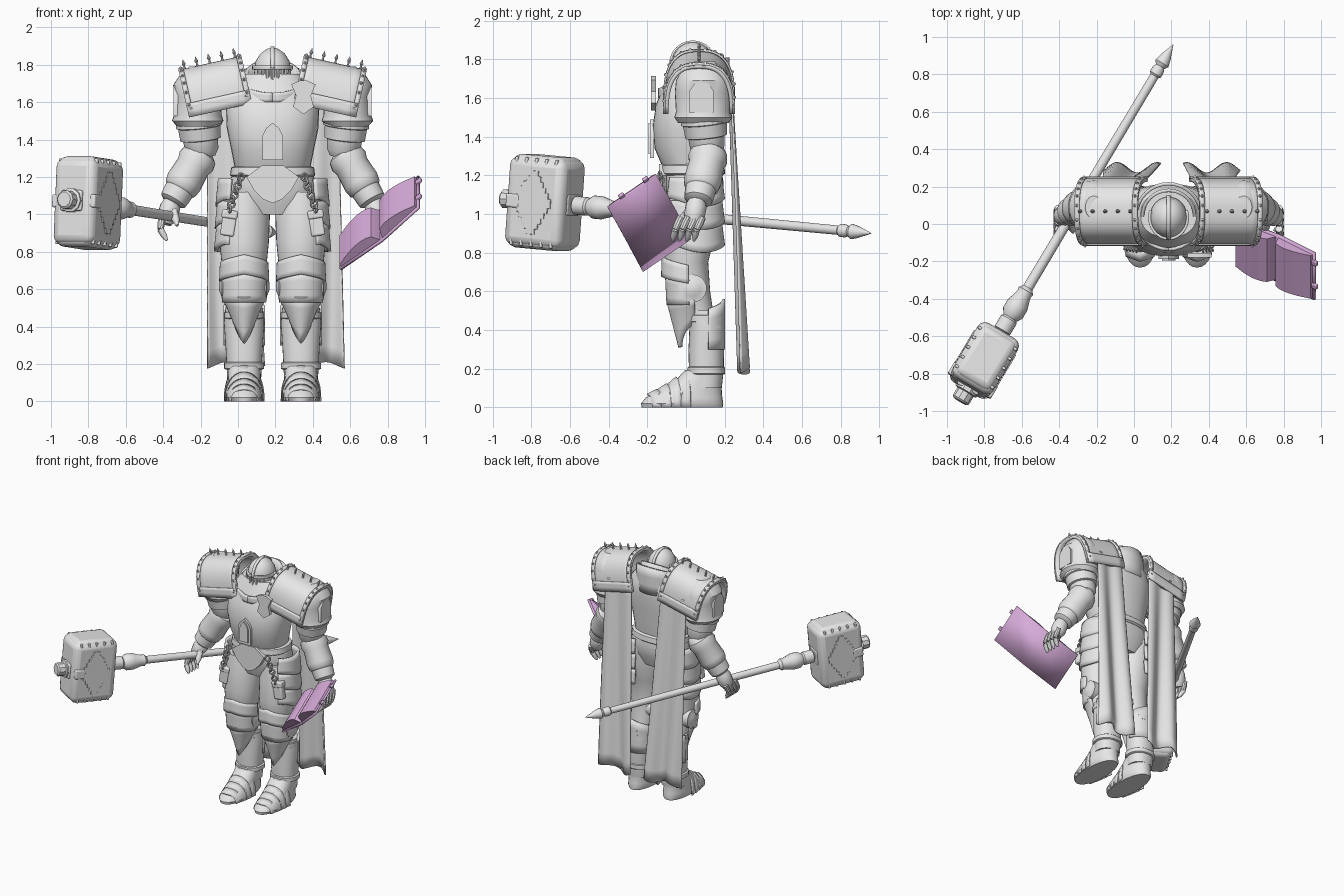
import bpy, bmesh
from math import sin, cos, pi, radians, copysign
from mathutils import Vector, Matrix

if "Cube" in bpy.data.objects:
    bpy.data.objects.remove(bpy.data.objects["Cube"])

MID = 0.185  # body centre line
parts = []


def material(name, colour):
    mat = bpy.data.materials.new(name)
    mat.use_nodes = True
    mat.diffuse_color = colour
    mat.node_tree.nodes["Principled BSDF"].inputs["Base Color"].default_value = colour
    return mat


steel = material("plain grey", (0.8, 0.8, 0.8, 1))
violet = material("book violet", (0.68, 0.41, 0.7, 1))


def finish(name, bm, mat=steel):
    bmesh.ops.recalc_face_normals(bm, faces=bm.faces)
    mesh = bpy.data.meshes.new(name)
    bm.to_mesh(mesh)
    bm.free()
    mesh.materials.append(mat)
    obj = bpy.data.objects.new(name, mesh)
    bpy.context.collection.objects.link(obj)
    parts.append(obj)
    return obj


def skin(name, rings, mat=steel):
    """Closed body through a list of equal vertex rings."""
    bm = bmesh.new()
    loops = [[bm.verts.new(p) for p in ring] for ring in rings]
    for low, high in zip(loops, loops[1:]):
        for i in range(len(low)):
            j = (i + 1) % len(low)
            bm.faces.new((low[i], low[j], high[j], high[i]))
    bm.faces.new(loops[0])
    bm.faces.new(loops[-1])
    return finish(name, bm, mat)


def stack(name, x, rows, power=0.85, sides=32):
    """Upright body from rows of (z, y, half width, half depth)."""
    def point(z, y, rx, ry, a):
        c, s = cos(a), sin(a)
        return Vector((x + rx * copysign(abs(c) ** power, c),
                       y + ry * copysign(abs(s) ** power, s), z))
    return skin(name, [[point(*row, 2 * pi * i / sides) for i in range(sides)] for row in rows])


def lathe(name, a, b, profile, sides=20):
    """Round body from a to b with (fraction, radius) pairs."""
    a, b = Vector(a), Vector(b)
    turn = (b - a).to_track_quat('Z', 'Y')
    return skin(name, [[a.lerp(b, t) + turn @ Vector((r * cos(2 * pi * i / sides), r * sin(2 * pi * i / sides), 0))
                        for i in range(sides)] for t, r in profile])


def sheet(name, f, nu, nv, thick, mat=steel):
    """Plate of even thickness over a surface f(u, v)."""
    bm = bmesh.new()
    grid = [[bm.verts.new(f(i / nu, j / nv)) for j in range(nv + 1)] for i in range(nu + 1)]
    for i in range(nu):
        for j in range(nv):
            bm.faces.new((grid[i][j], grid[i + 1][j], grid[i + 1][j + 1], grid[i][j + 1]))
    obj = finish(name, bm, mat)
    mod = obj.modifiers.new("thickness", 'SOLIDIFY')
    mod.thickness, mod.offset = thick, 0
    return obj


def plate(name, outline, depth, matrix, mat=steel):
    """Flat outline pushed out along its own normal."""
    return skin(name, [[matrix @ Vector((x, y, d)) for x, y in outline] for d in (0, depth)], mat)


def box(name, size, matrix, bevel=0.01, mat=steel):
    bm = bmesh.new()
    bmesh.ops.create_cube(bm, size=1, matrix=matrix @ Matrix.Diagonal((*size, 1)))
    obj = finish(name, bm, mat)
    mod = obj.modifiers.new("soft edges", 'BEVEL')
    mod.width, mod.segments = bevel, 3
    return obj


def facing(x, y, z):
    return Matrix.Translation((x, y, z)) @ Matrix.Rotation(pi / 2, 4, 'X')


def frame(origin, x, y, z):
    return Matrix.Translation(origin) @ Matrix((x, y, z)).transposed().to_4x4()


def wrap(name, x, y, rx, ry, start, end, low, high, flare=0, thick=0.02):
    """Curved plate round an upright limb; low and high give z along w from -1 to 1."""
    def f(u, v):
        a = radians(start + (end - start) * u)
        w = 2 * u - 1
        grow = flare * (1 - v)
        return Vector((x + (rx + grow) * sin(a), y - (ry + grow) * cos(a), low(w) + (high(w) - low(w)) * v))
    return sheet(name, f, 24, 4, thick)


# Torso, belt and hips
stack("breastplate", MID, [(1.24, .03, .2, .15), (1.34, .015, .22, .178), (1.46, .015, .245, .187),
                           (1.57, .03, .25, .185), (1.67, .05, .22, .16), (1.75, .05, .15, .12)])
stack("belt", MID, [(1.2, .035, .215, .155), (1.21, .035, .228, .168), (1.25, .035, .222, .163), (1.26, .035, .2, .15)])
stack("hips", MID, [(1.0, .04, .16, .11), (1.08, .04, .22, .14), (1.16, .04, .235, .155), (1.22, .035, .215, .15)])
plate("groin_shield", [(-.14, .06), (-.06, .12), (.06, .12), (.14, .06), (.1, -.01), (.05, -.06), (0, -.08), (-.05, -.06), (-.1, -.01)],
      .04, facing(MID, -.1, 1.14))
arch = [(-.055, -.1), (.055, -.1), (.055, .03), (.035, .07), (0, .1), (-.035, .07), (-.055, .03)]
plate("chest_niche_rim", arch, .022, facing(MID, -.165, 1.39))
plate("chest_niche", [(x * .65, y * .8) for x, y in arch], .03, facing(MID, -.165, 1.39))
plate("chest_badge", [(0, -.1), (.055, -.06), (.04, 0), (.065, .06), (.02, .08), (-.02, .08), (-.065, .06), (-.04, 0), (-.055, -.06)],
      .025, facing(MID + .165, -.155, 1.635))

# Collar and helmet, the collar dipping at the face
for radius, top in ((.175, 1.73), (.14, 1.75)):
    sheet("gorget", lambda u, v: Vector((MID + radius * sin(2 * pi * u), .04 - radius * cos(2 * pi * u),
                                         1.6 + (top - 1.6 - .08 * cos(2 * pi * u)) * v)), 32, 3, .018)
stack("helmet", MID, [(1.6, .03, .075, .08), (1.66, .03, .088, .1), (1.77, .035, .1, .11), (1.82, .035, .09, .1),
                      (1.86, .035, .065, .075), (1.885, .035, .03, .035), (1.89, .035, .005, .005)], 1)
wrap("brow_band", MID, .035, .102, .114, -110, 110, lambda w: 1.775, lambda w: 1.795, 0, .014)
sheet("helmet_crest", lambda u, v: Vector((MID - .01 + .02 * v, .035 - .115 * cos(pi * u), 1.78 + .112 * sin(pi * u))), 20, 1, .012)
for i in range(-3, 4):
    a = i * .28
    lathe("visor_bar", (MID + .094 * sin(a), .035 - .107 * cos(a), 1.645), (MID + .1 * sin(a), .035 - .113 * cos(a), 1.785),
          [(0, .005), (.1, .01), (.9, .01), (1, .006)], 8)

for s in (1, -1):
    def side(d, y, z):
        return Vector((MID + s * d, y, z))

    # Shoulder plates with trim, rivets and spikes
    tilt = Matrix.Translation(side(.285, .068, 1.585)) @ Matrix.Rotation(s * .22, 4, 'Y')

    def shoulder(u, v, lift=0):
        c, h = -cos(pi * v), sin(pi * v)
        return tilt @ Vector((s * (u - .5) * .345, copysign(abs(c) ** .75, c) * (.168 + lift), abs(h) ** .75 * (.25 + lift) - .03))

    sheet("shoulder_plate", shoulder, 6, 32, .02)
    for edge in (0, .92):
        sheet("shoulder_trim", lambda u, v: shoulder(edge + .08 * u, v, .012), 1, 32, .012)
    for edge in (0, .94):
        sheet("shoulder_hem", lambda u, v: shoulder(u, edge + .06 * v, .012), 6, 3, .012)
    for i in range(12):
        for u in (.04, .96):
            lathe("rivet", shoulder(u, .05 + i * .08, .012), shoulder(u, .05 + i * .08, .026), [(0, .01), (.6, .008), (1, .003)], 8)
    for i in range(5):
        u = .1 + .2 * i
        lathe("shoulder_spike", shoulder(u, .5, .005), shoulder(u, .5, .06),
              [(0, .01), (.25, .005), (.4, .005), (.55, .01), (1, .001)], 8)

    # Upper arm guards
    stack("shoulder_cap", MID + s * .4, [(1.47, .09, .11, .13), (1.5, .09, .138, .15), (1.53, .09, .128, .142),
                                         (1.63, .09, .122, .148), (1.69, .09, .132, .142), (1.74, .09, .1, .118), (1.79, .09, .045, .06)], 1)
    lathe("upper_arm", side(.4, .09, 1.54), side(.375, .115, 1.31),
          [(0, .12), (.3, .125), (.32, .115), (.6, .11), (.62, .095), (.85, .09), (1, .07)])
    arm_face = frame(side(.505, .08, 1.61), Vector((0, s, 0)), Vector((0, 0, 1)), Vector((s, 0, 0)))
    plate("arm_badge", [(x * 1.15, y * .85) for x, y in arch], .025, arm_face)

    # Forearm, elbow and hand
    elbow, wrist = side(.375, .125, 1.34), side(.54, .06, 1.06)
    lathe("forearm", elbow, wrist, [(0, .06), (.08, .095), (.2, .103), (.3, .092), (.6, .098), (.72, .09), (.75, .08), (.85, .078), (.95, .074), (1, .05)])
    lathe("elbow_cop", side(.38, .12, 1.3), side(.44, .2, 1.27), [(0, .075), (.5, .07), (.8, .045), (1, .01)])
    lathe("palm", side(.535, .06, 1.08), side(.575, .035, .95), [(0, .04), (.3, .055), (.7, .055), (1, .035)], 14)
    for i in range(4):
        y = .085 - .037 * i
        knuckle, joint, tip = side(.59, y, .985), side(.6, y - .03, .92), side(.565, y - .045, .86)
        lathe("finger", knuckle, joint, [(0, .019), (.5, .021), (1, .017)], 10)
        lathe("fingertip", joint, tip, [(0, .018), (.6, .016), (1, .006)], 10)
    lathe("thumb", side(.53, .02, 1.02), side(.51, -.045, .94), [(0, .022), (.6, .022), (1, .008)], 10)

    # Legs
    x = MID + s * .152
    stack("thigh", x, [(.5, .06, .085, .08), (.6, .03, .1, .095), (.75, 0, .122, .115), (.85, .01, .132, .13),
                       (1.0, .03, .138, .14), (1.12, .04, .12, .13)], 1)
    for i in range(3):
        z = 1.06 - i * .12
        wrap("hip_lame", x + s * .005, .04, .125 + .004 * i, .138, s * 30, s * 190, lambda w: z - .02 * cos(pi * w), lambda w: z + .13, .014)
    wrap("thigh_chevron", x, .003, .12, .118, -95, 95, lambda w: .68 - .04 * abs(w), lambda w: .785 - .05 * abs(w), .004)
    wrap("knee_plate", x, .01, .115, .108, -95, 95, lambda w: .53, lambda w: .69 - .03 * abs(w), -.008, .022)
    wrap("shin_shield", x, .045, .113, .138, -90, 90, lambda w: .31 + .14 * abs(w), lambda w: .56, -.065, .022)
    lathe("knee_disc", (x - .135, .035, .615), (x + .135, .035, .615),
          [(0, .02), (.03, .04), (.05, .055), (.06, .072), (.94, .072), (.95, .055), (.97, .04), (1, .02)], 24)
    stack("greave", x, [(.1, .1, .09, .085), (.19, .105, .094, .09), (.3, .105, .1, .092), (.42, .11, .108, .092), (.5, .1, .1, .09)], .9)
    wrap("calf_plate", x, .108, .105, .088, 95, 265, lambda w: .3, lambda w: .56 - .05 * abs(w), 0, .014)
    for z in (.19, .46):
        stack("greave_band", x, [(z - .02, .105, .098, .092), (z - .015, .105, .107, .098), (z + .015, .105, .107, .098), (z + .02, .105, .098, .092)], .9)

    # Armoured shoes
    stack("shoe", x, [(0, -.02, .085, .21), (.02, -.02, .098, .213), (.05, -.01, .096, .198), (.09, .025, .09, .16),
                      (.14, .065, .088, .12), (.19, .095, .086, .095)], .9)
    for y, width, height in ((-.15, .08, .09), (-.1, .092, .12), (-.05, .1, .155), (0, .104, .19)):
        sheet("shoe_lame", lambda u, v: Vector((x - width * cos(pi * u) * (.9 + .1 * v), y - .05 + .05 * v + .025 * abs(cos(pi * u)),
                                                height * sin(pi * u) ** .8 * (.72 + .28 * v))), 18, 2, .01)

    # Hip pouches and chains
    box("hip_pouch", (.075, .05, .13), Matrix.Translation(side(.235, -.085, .95)) @ Matrix.Rotation(s * -.15, 4, 'Y'))
    box("pouch_flap", (.085, .06, .045), Matrix.Translation(side(.23, -.087, 1.0)) @ Matrix.Rotation(s * -.15, 4, 'Y'))
    for i in range(8):
        t = i / 7
        bpy.ops.mesh.primitive_torus_add(location=side(.17 + .06 * t, -.135 + .01 * t, 1.2 - .17 * t), rotation=(pi / 2, 0, i * pi / 2 + .4),
                                         major_radius=.019, minor_radius=.006, major_segments=14, minor_segments=6)
        bpy.context.object.name = "chain_link"
        bpy.context.object.data.materials.append(steel)
        parts.append(bpy.context.object)

    # Hanging cape strip
    def drape(u, v):
        d = (.13 + .22 * u) * (1 - v) + (.06 + .305 * u + s * .018) * v
        return side(d, .23 + .068 * v + (.006 + .022 * v) * sin(u * 9 + v), 1.65 - (1.46 + .02 * sin(u * 7)) * v)

    sheet("cape_strip", drape, 28, 16, .01)

# War hammer
head, tip = Vector((-.8, -.73, 1.06)), Vector((.21, .96, .9))
along = (tip - head).normalized()
across = Vector((along.y, -along.x, 0)).normalized()
rise = across.cross(along)
block = frame(head, across, along, rise)
lathe("hammer_shaft", head, tip, [(0, .03), (.09, .03), (.095, .048), (.13, .048), (.135, .04), (.15, .06), (.175, .06), (.21, .04), (.22, .044),
                                  (.23, .028), (.9, .024), (.905, .034), (.92, .034), (.93, .026), (.94, .04), (.96, .03), (1, .001)])
box("hammer_head", (.25, .34, .46), block, .045)
box("hammer_core", (.225, .31, .485), block, .04)
for x in (-1, 1):
    for i in range(5):
        for z in (-1, 1):
            box("edge_notch", (.022, .016, .05), block @ Matrix.Translation((x * .11, (i - 2) * .06, z * .205)), .006)
    for k in range(6):
        box("stepped_diamond", (.008, .05 + .034 * k, .33 - .056 * k), block @ Matrix.Translation((x * .127, 0, 0)), .002)
box("hammer_strap", (.268, .08, .07), block @ Matrix.Translation((0, -.12, 0)))
box("strap_plate", (.13, .36, .11), block @ Matrix.Translation((0, -.005, 0)))
lathe("hammer_knob", head - along * .16, head - along * .255, [(0, .065), (.35, .065), (.4, .05), (.9, .05), (1, .04)], 10)

# Open book
wide, tall = Vector((.42, -.18, .33)), Vector((0, .25, .17))
n = wide.cross(tall).normalized()
centre = Vector((.757, -.19, .955))
sheet("book_cover", lambda u, v: centre + wide * (u - .5) + tall * (v - .5) - n * .02 * (1 - abs(2 * u - 1)), 2, 1, .014, violet)
spread = frame(centre - tall * .46, wide.normalized(), n, tall.normalized())
for s in (1, -1):
    top = [(s * (.005 + .265 * i / 10), -.018 + .06 * sin(pi * (i / 10) ** .55) ** .7 + .03 * i / 10) for i in range(10)]
    plate("page_block", top + [(s * .27, .02), (s * .27, .002), (s * .005, -.02)], tall.length * .92, spread, violet)
for t in (.08, .23):
    box("book_clasp", (.035, .02, .03), spread @ Matrix.Translation((.285, .005, t)), .005, violet)

# Smooth shading with crisp edges
bpy.ops.object.select_all(action='DESELECT')
for obj in parts:
    obj.select_set(True)
bpy.context.view_layer.objects.active = parts[0]
bpy.ops.object.shade_smooth_by_angle(angle=radians(35))
